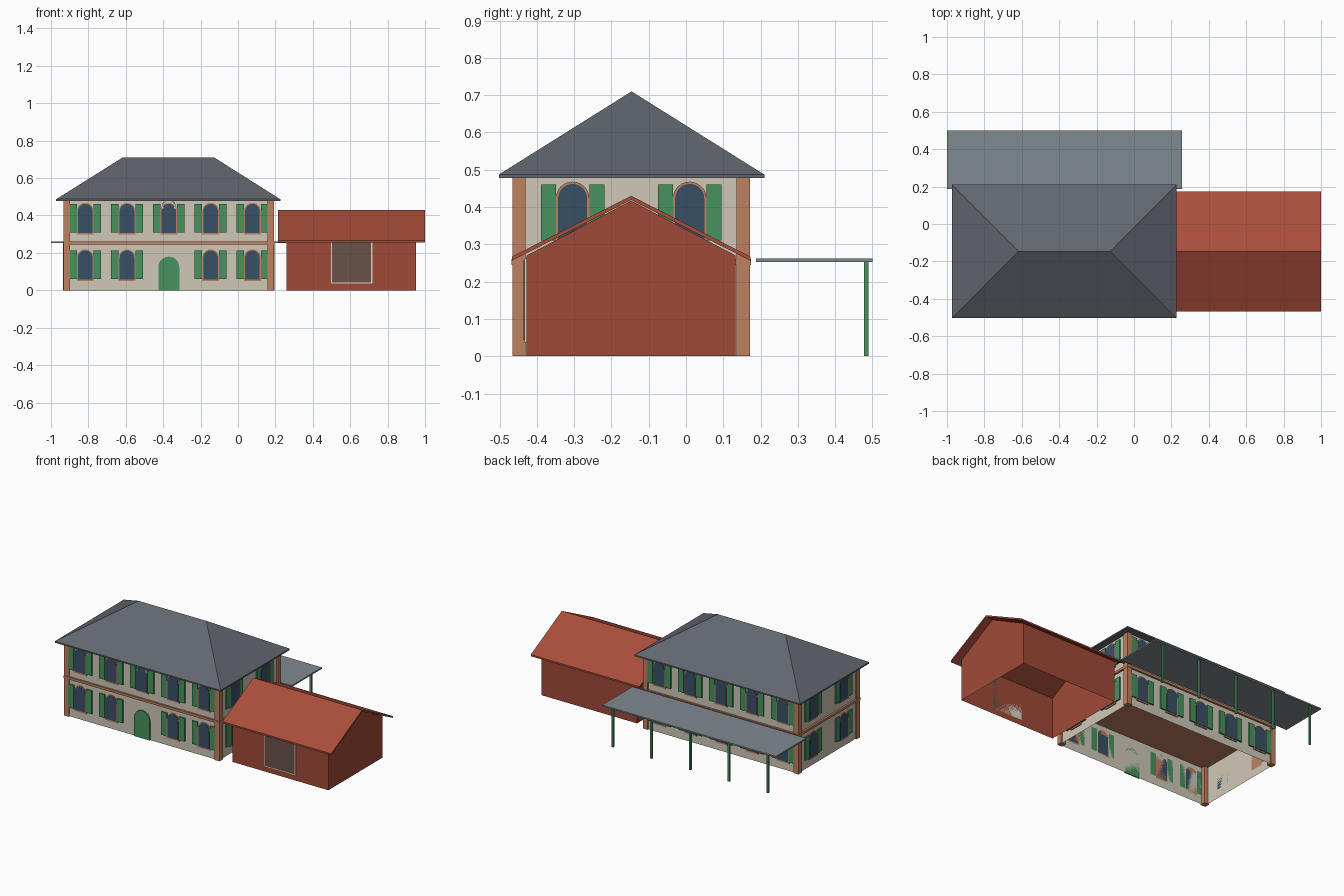
import bpy, bmesh, math
from mathutils import Vector

if "Cube" in bpy.data.objects:
    bpy.data.objects.remove(bpy.data.objects["Cube"])


def material(name, hex_code):
    rgb = [int(hex_code[i:i + 2], 16) / 255 for i in (0, 2, 4)]
    lin = [c / 12.92 if c <= 0.04045 else ((c + 0.055) / 1.055) ** 2.4 for c in rgb]
    m = bpy.data.materials.new(name)
    m.diffuse_color = (*lin, 1)
    m.use_nodes = True
    m.node_tree.nodes["Principled BSDF"].inputs["Base Color"].default_value = m.diffuse_color
    return m


STUCCO = material("beige stucco", "D0C8B8")
TERRA = material("terracotta trim", "C08060")
SLATE = material("slate grey", "62676F")
METAL = material("canopy grey", "7F8A90")
GLASS = material("dark blue glass", "385066")
GREEN = material("green paint", "48925F")
BARN = material("barn red", "A04A38")
TILE = material("roof red", "AA4E3B")
BROWN = material("barn door brown", "69524A")
CREAM = material("cream trim", "DCD6C6")


def finish(name, bm, mat):
    bmesh.ops.recalc_face_normals(bm, faces=bm.faces)
    mesh = bpy.data.meshes.new(name)
    bm.to_mesh(mesh)
    bm.free()
    mesh.materials.append(mat)
    ob = bpy.data.objects.new(name, mesh)
    bpy.context.collection.objects.link(ob)
    return ob


def prism(name, points, offset, mat, caps=True):
    """Extrude a closed loop of 3D points along offset."""
    bm = bmesh.new()
    a = [bm.verts.new(p) for p in points]
    b = [bm.verts.new(Vector(p) + Vector(offset)) for p in points]
    n = len(a)
    for i in range(n):
        j = (i + 1) % n
        bm.faces.new((a[i], a[j], b[j], b[i]))
    if caps:
        bm.faces.new(a)
        bm.faces.new(b[::-1])
    return finish(name, bm, mat)


def box(name, x0, x1, y0, y1, z0, z1, mat, caps=True):
    loop = [(x0, y0, z0), (x1, y0, z0), (x1, y1, z0), (x0, y1, z0)]
    return prism(name, loop, (0, 0, z1 - z0), mat, caps)


def arch(half, z0, z1, steps=12):
    """Round-headed outline as (u, z) points."""
    pts = [(-half, z0), (half, z0)]
    return pts + [(half * math.cos(math.pi * i / steps),
                   z1 - half + half * math.sin(math.pi * i / steps)) for i in range(steps + 1)]


def rect(u0, u1, z0, z1):
    return [(u0, z0), (u1, z0), (u1, z1), (u0, z1)]


def plate(name, outline, wall, centre, depth, mat):
    """Thin plate on a wall; wall = (point, along, outward)."""
    point, along, out = (Vector(v) for v in wall)
    pts = [point + along * (centre + u) + Vector((0, 0, z)) for u, z in outline]
    return prism(name, pts, out * depth, mat)


# Main house: open wall shell, floor band, corner pilasters
CX, CY = -0.37, -0.147
X0, X1, Y0, Y1 = -0.922, 0.182, -0.456, 0.162
box("house_walls", X0, X1, Y0, Y1, 0, 0.48, STUCCO, caps=False)
box("floor_band", X0 - 0.012, X1 + 0.012, Y0 - 0.012, Y1 + 0.012, 0.245, 0.26, TERRA)
for sx in (-1, 1):
    for sy in (-1, 1):
        px, py = CX + sx * 0.5445, CY + sy * 0.3005
        box("corner_pilaster", px - 0.0175, px + 0.0175, py - 0.0175, py + 0.0175, 0, 0.479, TERRA)

# Hipped roof with eave slab
RX0, RX1, RY0, RY1 = -0.972, 0.226, -0.502, 0.21
box("eave_slab", RX0, RX1, RY0, RY1, 0.478, 0.487, SLATE)
bm = bmesh.new()
e = [bm.verts.new(p) for p in ((RX0, RY0, 0.487), (RX1, RY0, 0.487), (RX1, RY1, 0.487), (RX0, RY1, 0.487))]
r0, r1 = bm.verts.new((-0.617, -0.146, 0.71)), bm.verts.new((-0.127, -0.146, 0.71))
for f in ((e[0], e[1], r1, r0), (e[1], e[2], r1), (e[2], e[3], r0, r1), (e[3], e[0], r0)):
    bm.faces.new(f)
finish("hip_roof", bm, SLATE)

# Walls that carry openings: point at the wall centre, direction along, outward
front = ((CX, Y0, 0), (1, 0, 0), (0, -1, 0))
back = ((CX, Y1, 0), (-1, 0, 0), (0, 1, 0))
right = ((X1, CY, 0), (0, 1, 0), (1, 0, 0))
left = ((X0, CY, 0), (0, -1, 0), (-1, 0, 0))


def window(wall, u, z):
    plate("window_surround", arch(0.045, z - 0.009, z + 0.161), wall, u, 0.006, TERRA)
    plate("window_glass", arch(0.039, z, z + 0.155), wall, u, 0.008, GLASS)
    for s in (-1, 1):
        plate("shutter", rect(s * 0.065 - 0.02, s * 0.065 + 0.02, z + 0.003, z + 0.154),
              wall, u, 0.009, GREEN)


five = [i * 0.2235 for i in range(-2, 3)]
two = [-0.157, 0.157]
for wall, columns in ((front, five), (back, five), (left, two), (right, two)):
    for u in columns:
        for z in (0.058, 0.307):
            if not (wall is front and u == 0 and z < 0.1):
                window(wall, u, z)

# Front door and the small arched ornament above the middle window
plate("front_door", arch(0.056, 0, 0.18), front, 0, 0.008, GREEN)
angles = [math.radians(-25 + 230 * i / 14) for i in range(15)]
ring = [(0.037 * math.cos(a), 0.45 + 0.037 * math.sin(a)) for a in angles]
ring += [(0.030 * math.cos(a), 0.45 + 0.030 * math.sin(a)) for a in reversed(angles)]
plate("arch_ornament", ring, front, 0, 0.0098, CREAM)

# Rear canopy on five posts
box("canopy", -1.0, 0.256, 0.188, 0.5, 0.253, 0.262, METAL)
for i in range(-2, 3):
    x = CX + i * 0.28
    box("canopy_post", x - 0.006, x + 0.006, 0.477, 0.489, 0, 0.253, GREEN)

# Barn: open shell with gable ends, pitched roof
BX0, BX1, BH = 0.26, 0.952, 0.28
bm = bmesh.new()
ends = []
for x in (BX0, BX1):
    ends.append([bm.verts.new((x, CY + y, z)) for y, z in
                 ((-BH, 0), (-BH, 0.27), (0, 0.417), (BH, 0.27), (BH, 0))])
    bm.faces.new(ends[-1])
for i in range(4):
    bm.faces.new((ends[0][i], ends[0][i + 1], ends[1][i + 1], ends[1][i]))
finish("barn_walls", bm, BARN)
chevron = [(-0.32, 0.256), (-0.32, 0.267), (0, 0.43), (0.32, 0.267), (0.32, 0.256), (0, 0.419)]
prism("barn_roof", [(0.214, CY + y, z) for y, z in chevron], (0.786, 0, 0), TILE)

# Barn door with a thin cream frame
barn_front = ((0.607, CY - BH, 0), (1, 0, 0), (0, -1, 0))
plate("barn_door_frame", rect(-0.111, 0.111, 0.037, 0.262), barn_front, 0, 0.006, CREAM)
plate("barn_door", rect(-0.105, 0.105, 0.043, 0.256), barn_front, 0, 0.009, BROWN)
